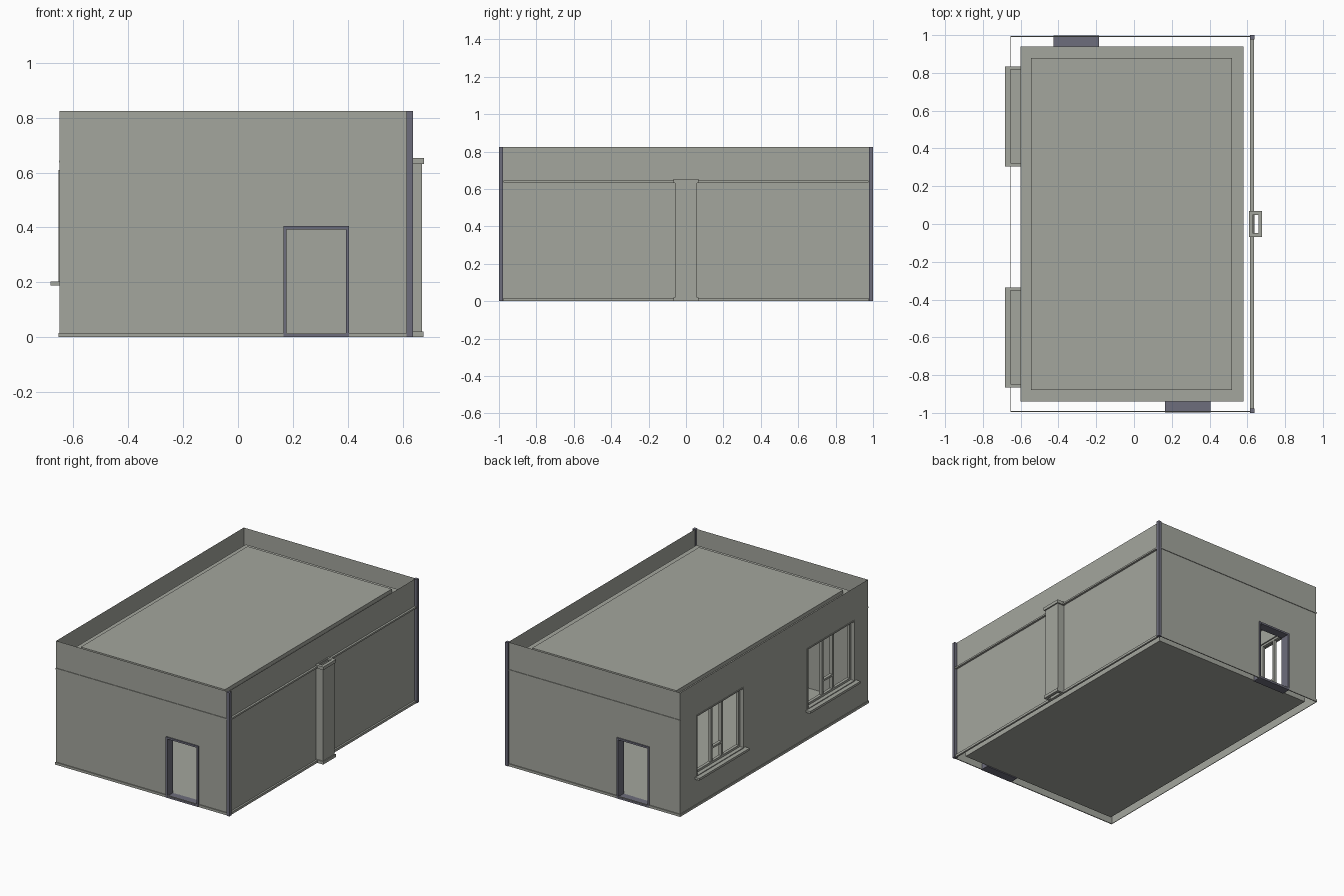
import bpy, bmesh
from mathutils import Vector

cube = bpy.data.objects.get("Cube")
if cube:
    bpy.data.objects.remove(cube, do_unlink=True)


def material(name, rgb):
    m = bpy.data.materials.new(name)
    m.use_nodes = True
    m.diffuse_color = (*rgb, 1)
    m.node_tree.nodes["Principled BSDF"].inputs["Base Color"].default_value = (*rgb, 1)
    return m


WALL = material("warm grey", (0.37, 0.38, 0.34))
DARK = material("slate purple", (0.155, 0.155, 0.2))


def finish(name, bm, mat):
    me = bpy.data.meshes.new(name)
    bm.to_mesh(me)
    bm.free()
    me.materials.append(mat)
    ob = bpy.data.objects.new(name, me)
    bpy.context.collection.objects.link(ob)
    return ob


def boxes(name, spans, mat=WALL):
    """One object from boxes given as (x span, y span, z span)."""
    bm = bmesh.new()
    for span in spans:
        lo, hi = Vector([min(s) for s in span]), Vector([max(s) for s in span])
        for v in bmesh.ops.create_cube(bm, size=1)["verts"]:
            v.co = (lo + hi) / 2 + v.co * (hi - lo)
    return finish(name, bm, mat)


def ring(name, axis, u, v, depth, t, mat=WALL):
    """Rectangular tube along an axis (0, 1 or 2), open at both ends."""
    sides = [((u[0], u[0] + t), v), ((u[1] - t, u[1]), v),
             ((u[0] + t, u[1] - t), (v[0], v[0] + t)),
             ((u[0] + t, u[1] - t), (v[1] - t, v[1]))]
    spans = []
    for a, b in sides:
        s = [a, b]
        s.insert(axis, depth)
        spans.append(s)
    return boxes(name, spans, mat)


def panel(name, axis, pos, u, z, holes=()):
    """Thin upright wall sheet with rectangular openings."""
    us = sorted({*u, *[k for h in holes for k in h[0]]})
    zs = sorted({*z, *[k for h in holes for k in h[1] if k > z[0]]})
    bm = bmesh.new()
    for a, b in zip(us, us[1:]):
        for c, d in zip(zs, zs[1:]):
            mu, mz = (a + b) / 2, (c + d) / 2
            if any(h[0][0] < mu < h[0][1] and h[1][0] < mz < h[1][1] for h in holes):
                continue
            quad = [(a, c), (b, c), (b, d), (a, d)]
            if (pos > 0) == (axis == 1):
                quad.reverse()
            bm.faces.new([bm.verts.new((pos, p, q) if axis == 0 else (p, pos, q))
                          for p, q in quad])
    bmesh.ops.remove_doubles(bm, verts=bm.verts, dist=0.0001)
    return finish(name, bm, WALL)


H = 0.825                       # parapet height
LEFT, RIGHT, END = -0.65, 0.62, 0.99
IN_X, IN_Y, IN_Z = (-0.6, 0.58), (-0.94, 0.94), (0.012, 0.7)
WIN_Z = (0.2, 0.61)
windows = [((0.32, 0.82), WIN_Z), ((-0.85, -0.35), WIN_Z)]
doors = {-1: ((0.17, 0.40), (0, 0.4)), 1: ((-0.42, -0.19), (0, 0.4))}

# Outer shell and inner room
panel("window_wall", 0, LEFT, (-END, END), (0, H), windows)
panel("plain_wall", 0, RIGHT, (-END, END), (0, H))
panel("inner_window_wall", 0, IN_X[0], IN_Y, IN_Z, windows)
panel("inner_plain_wall", 0, IN_X[1], IN_Y, IN_Z)
for s, tag in ((-1, "front"), (1, "back")):
    panel(tag + "_wall", 1, s * END, (LEFT, RIGHT), (0, H), [doors[s]])
    panel("inner_" + tag + "_wall", 1, s * IN_Y[1], IN_X, IN_Z, [doors[s]])
boxes("floor", [(IN_X, IN_Y, (0.006, 0.012))])

# Roof slab with raised deck
boxes("roof_slab", [(IN_X, IN_Y, (0.7, 0.745))])
boxes("roof_deck", [((-0.545, 0.52), (-0.88, 0.88), (0.745, 0.77))])

# Doorways and corner posts
for s, tag in ((-1, "front"), (1, "back")):
    u, z = doors[s]
    ring(tag + "_door_frame", 1, (u[0] - 0.005, u[1] + 0.005), (0, z[1] + 0.005),
         (s * 0.938, s * 0.998), 0.012, DARK)
    boxes(tag + "_corner_post", [((0.614, 0.637), (s * 0.978, s), (0, H))], DARK)

    # End wall trim and plinth
    boxes(tag + "_trim", [((LEFT - 0.003, 0.615), (s * END, s * 0.994), (0.636, 0.644))])
    boxes(tag + "_plinth", [((LEFT - 0.004, 0.615), (s * END, s * 0.996), (0, 0.016))])

# Side trim and plinths
boxes("side_trim", [((0.614, 0.634), (-0.977, 0.977), (0.634, 0.645))])
boxes("side_plinth", [((RIGHT, 0.632), (-0.977, 0.977), (0, 0.016))])
boxes("window_side_plinth", [((LEFT, LEFT - 0.004), (-END, END), (0, 0.016))])

# Hollow pilaster
ring("pilaster_shaft", 2, (RIGHT, 0.67), (-0.06, 0.06), (0, 0.64), 0.012)
ring("pilaster_base", 2, (RIGHT, 0.676), (-0.066, 0.066), (0, 0.02), 0.018)
ring("pilaster_cap", 2, (0.608, 0.678), (-0.068, 0.068), (0.632, 0.653), 0.02)

# Windows: lining, sash frame, two mullions, low transom and sill
for i, (y, z) in enumerate(windows):
    tag = "window_%d_" % (i + 1)
    mid = sum(y) / 2
    sash = (-0.628, -0.608)
    ring(tag + "lining", 0, y, z, (LEFT - 0.004, IN_X[0]), 0.008)
    ring(tag + "frame", 0, (y[0] + 0.008, y[1] - 0.008), (z[0] + 0.008, z[1] - 0.008), sash, 0.014)
    bars = [(sash, (mid + o - 0.008, mid + o + 0.008), z) for o in (-0.055, 0.055)]
    bars.append((sash, (mid - 0.05, mid + 0.05), (0.305, 0.318)))
    boxes(tag + "bars", bars)
    boxes(tag + "sill", [((-0.683, IN_X[0]), (y[0] - 0.016, y[1] + 0.014), (0.188, 0.203))])
